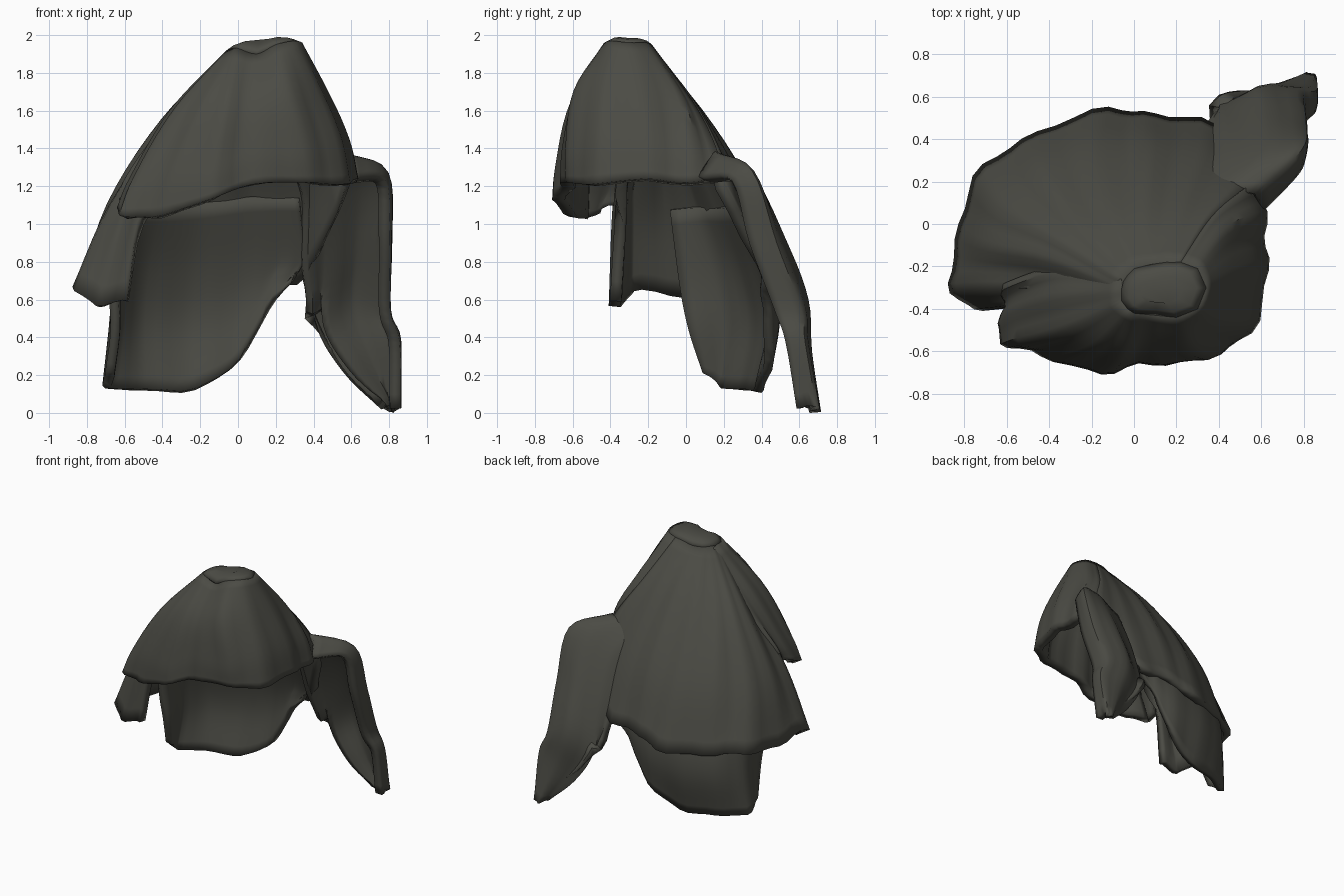
import bpy, bmesh, math
from mathutils import Vector

hair = bpy.data.materials.new("dark olive grey")
hair.diffuse_color = (0.07, 0.07, 0.058, 1)


def spline(pts, n):
    """Catmull-Rom through pts with n steps per span."""
    p = [Vector(q) for q in pts]
    p = [p[0] * 2 - p[1]] + p + [p[-1] * 2 - p[-2]]
    out = []
    for i in range(1, len(p) - 2):
        a, b, c, d = p[i - 1:i + 3]
        for k in range(n):
            t = k / n
            out.append(0.5 * (2 * b + (c - a) * t + (2 * a - 5 * b + 4 * c - d) * t * t
                              + (3 * b - a - 3 * c + d) * t ** 3))
    return out + [p[-2]]


def finish(name, bm, thick, inside):
    """Mesh -> object, with thickness grown towards the inside point."""
    bm.normal_update()
    score = sum((f.calc_center_median() - inside).dot(f.normal) * f.calc_area() for f in bm.faces)
    if score < 0:
        bmesh.ops.reverse_faces(bm, faces=bm.faces)
    me = bpy.data.meshes.new(name)
    bm.to_mesh(me)
    bm.free()
    me.materials.append(hair)
    ob = bpy.data.objects.new(name, me)
    bpy.context.collection.objects.link(ob)
    mod = ob.modifiers.new("thickness", 'SOLIDIFY')
    mod.thickness = thick
    mod.offset = -1
    bpy.ops.object.select_all(action='DESELECT')
    ob.select_set(True)
    bpy.context.view_layer.objects.active = ob
    bpy.ops.object.shade_smooth_by_angle(angle=math.radians(40))
    return ob


def sheet(name, columns, thick, inside, across=4, down=5, ripple=0.012):
    """Loft a hair sheet through root-to-tip columns, with shallow strand grooves."""
    inside = Vector(inside)
    cols = [spline(c, down) for c in columns]
    rows = [spline(r, across) for r in zip(*cols)]
    bm = bmesh.new()
    grid = []
    for i, row in enumerate(rows):
        t = i / (len(rows) - 1)
        line = []
        for j, p in enumerate(row):
            out = (p - inside).normalized()
            wave = math.sin(j * 1.57 + 0.6) + 0.6 * math.sin(j * 0.83 + 2 * t)
            line.append(bm.verts.new(p + out * ripple * wave * min(1, 2 * t)))
        grid.append(line)
    for a, b in zip(grid, grid[1:]):
        for j in range(len(a) - 1):
            bm.faces.new((a[j], a[j + 1], b[j + 1], b[j]))
    return finish(name, bm, thick, inside)


# Fringe: left side, round the front, to the right side
fringe = [
    [(-.06, -.26, 1.91), (-.34, -.20, 1.56), (-.58, -.27, 1.25), (-.61, -.30, 1.14)],
    [(-.06, -.31, 1.92), (-.36, -.32, 1.60), (-.57, -.38, 1.25), (-.63, -.43, 1.10)],
    [(-.06, -.36, 1.92), (-.33, -.47, 1.61), (-.54, -.53, 1.25), (-.62, -.56, 1.05)],
    [(-.03, -.40, 1.93), (-.20, -.56, 1.65), (-.36, -.62, 1.30), (-.44, -.62, 1.04)],
    [(.00, -.42, 1.93), (-.07, -.60, 1.65), (-.14, -.68, 1.30), (-.15, -.70, 1.13)],
    [(.10, -.43, 1.90), (.08, -.59, 1.65), (.08, -.65, 1.40), (.08, -.66, 1.21)],
    [(.20, -.44, 1.95), (.25, -.59, 1.70), (.33, -.63, 1.40), (.35, -.63, 1.22)],
    [(.30, -.40, 1.97), (.41, -.47, 1.72), (.51, -.50, 1.45), (.55, -.51, 1.21)],
    [(.34, -.30, 1.96), (.46, -.26, 1.72), (.58, -.23, 1.45), (.63, -.22, 1.24)],
    [(.30, -.21, 1.96), (.44, -.05, 1.68), (.57, .00, 1.42), (.62, .00, 1.22)],
    [(.22, -.18, 1.95), (.36, .03, 1.65), (.50, .15, 1.42), (.59, .20, 1.25)]]
sheet("fringe", fringe, 0.07, (0.05, -.2, 1.2))

# Back: right side, round the back, to the left side lock
back = [
    [(.22, -.18, 1.95), (.36, .03, 1.65), (.50, .15, 1.40), (.58, .20, 1.20)],
    [(.15, -.18, 1.94), (.25, .08, 1.60), (.35, .32, 1.15), (.38, .47, .74)],
    [(.08, -.19, 1.92), (.08, .08, 1.60), (.10, .35, 1.15), (.10, .51, .70)],
    [(.00, -.21, 1.92), (-.10, .08, 1.58), (-.13, .37, 1.10), (-.12, .55, .62)],
    [(-.03, -.24, 1.92), (-.25, .02, 1.56), (-.40, .27, 1.10), (-.45, .43, .62)],
    [(-.05, -.27, 1.92), (-.36, -.05, 1.56), (-.60, .12, 1.10), (-.71, .28, .64)],
    [(-.06, -.30, 1.91), (-.40, -.15, 1.55), (-.68, -.08, 1.10), (-.82, .00, .63)],
    [(-.06, -.32, 1.91), (-.38, -.28, 1.53), (-.68, -.27, 1.10), (-.87, -.28, .67)],
    [(-.05, -.34, 1.90), (-.34, -.33, 1.50), (-.59, -.38, 1.10), (-.75, -.40, .57)],
    [(-.05, -.34, 1.88), (-.30, -.34, 1.45), (-.50, -.37, 1.10), (-.58, -.40, .60)]]
sheet("back_hair", back, 0.06, (-.1, -.2, 1.0))

# Crown: domed cap closing the top between the two sheets
bm = bmesh.new()
rim = [Vector(c[0]) for c in fringe[1:]] + [Vector(c[0]) for c in back[1:6]]
centre = Vector((.12, -.31, 1.94))
rings = [[bm.verts.new(p.lerp(centre, k) + Vector((0, 0, h))) for p in rim]
         for k, h in ((0, 0), (.2, .022), (.5, .035))]
for a, b in zip(rings, rings[1:]):
    for i in range(len(rim)):
        k = (i + 1) % len(rim)
        bm.faces.new((a[i], a[k], b[k], b[i]))
bm.faces.new(rings[-1])
finish("crown", bm, 0.03, Vector((.1, -.3, 1.5)))

# Nape: recessed lobe hanging under the back, rooted inside its thickness
nape = [
    [(.33, .29, 1.15), (.36, .41, .85), (.33, .44, .76), (.31, .44, .72)],
    [(.22, .31, 1.15), (.24, .43, .85), (.20, .46, .70), (.17, .45, .55)],
    [(.05, .32, 1.15), (.04, .45, .80), (.03, .49, .55), (.01, .46, .28)],
    [(-.20, .31, 1.12), (-.23, .44, .75), (-.24, .48, .45), (-.23, .41, .12)],
    [(-.43, .22, 1.10), (-.49, .34, .75), (-.51, .39, .45), (-.50, .34, .12)],
    [(-.58, .10, 1.10), (-.64, .20, .75), (-.67, .24, .45), (-.70, .22, .13)],
    [(-.65, -.07, 1.08), (-.68, -.03, .70), (-.67, .01, .45), (-.70, .09, .22)]]
sheet("nape", nape, 0.05, (-.2, -.3, .5), ripple=0.006)

# Side lock: long curved strand on the right, front edge to inner back edge
lock = [
    [(.61, .06, 1.25), (.78, .24, 1.23), (.80, .33, .90), (.80, .46, .55), (.85, .52, .38), (.86, .58, .03)],
    [(.57, .14, 1.37), (.79, .35, 1.28), (.81, .48, .90), (.80, .61, .55), (.86, .63, .38), (.86, .69, .03)],
    [(.46, .16, 1.38), (.64, .35, 1.27), (.64, .53, .90), (.62, .64, .60), (.70, .66, .33), (.81, .71, .01)],
    [(.36, .18, 1.34), (.44, .35, 1.14), (.44, .49, .82), (.43, .58, .47), (.57, .61, .22), (.76, .66, .02)],
    [(.28, .18, 1.32), (.33, .29, 1.12), (.33, .43, .78), (.41, .54, .52), (.55, .57, .25), (.74, .62, .05)]]
sheet("side_lock", lock, 0.06, (.45, .0, .7), ripple=0.008)
